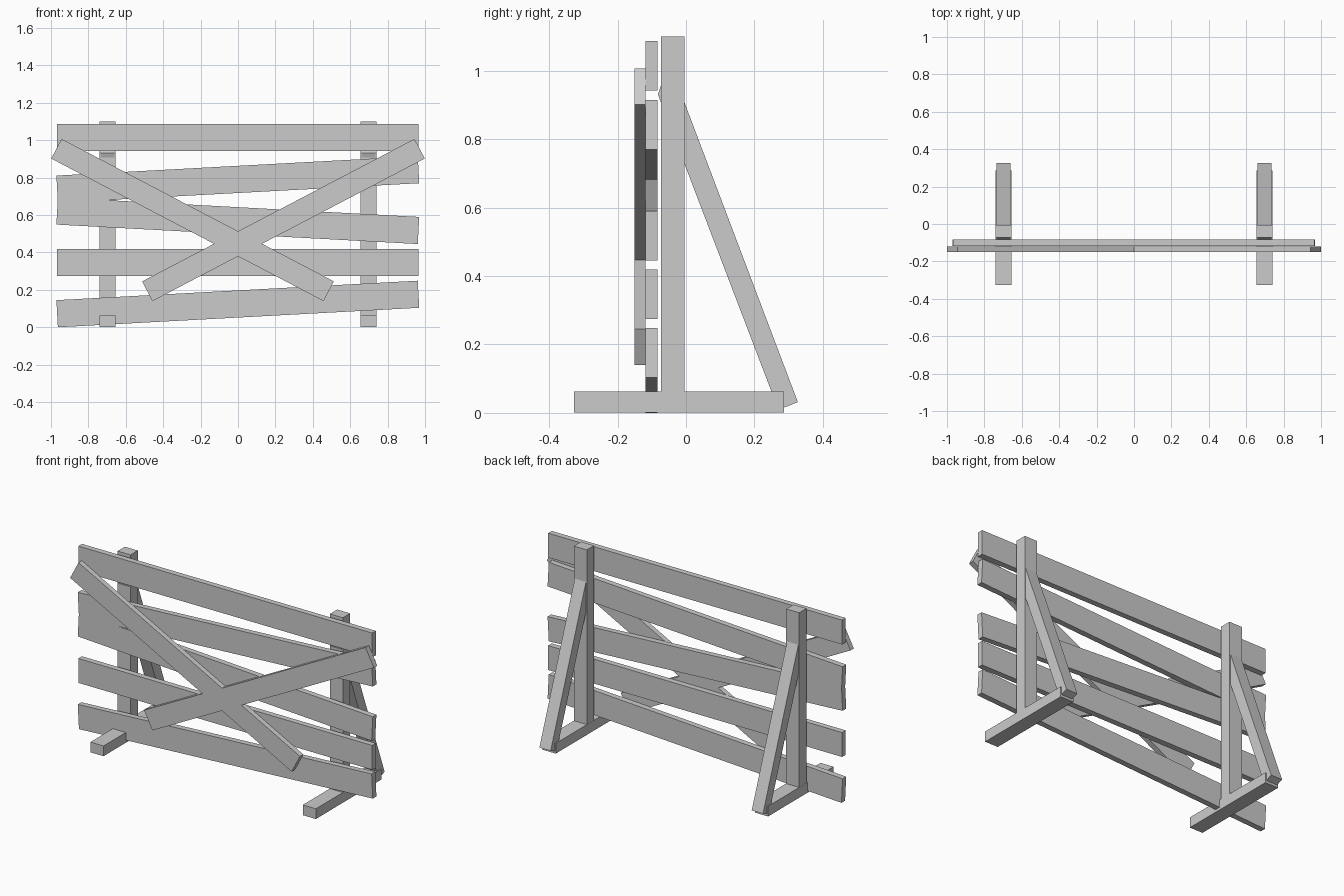
import bpy
from math import atan2, hypot
from mathutils import Matrix, Vector

if "Cube" in bpy.data.objects:
    bpy.data.objects.remove(bpy.data.objects["Cube"])

grey = bpy.data.materials.new("plain_grey")
grey.use_nodes = True
colour = (0.6, 0.6, 0.6, 1)
grey.diffuse_color = colour
grey.node_tree.nodes["Principled BSDF"].inputs["Base Color"].default_value = colour


def prism(name, profile, x, width):
    """Extrude a closed (y, z) profile along x, centred on x."""
    n = len(profile)
    verts = [(x + s * width / 2, y, z) for s in (-1, 1) for y, z in profile]
    faces = [tuple(range(n))[::-1], tuple(range(n, 2 * n))]
    faces += [(i, (i + 1) % n, (i + 1) % n + n, i + n) for i in range(n)]
    mesh = bpy.data.meshes.new(name)
    mesh.from_pydata(verts, [], faces)
    mesh.materials.append(grey)
    obj = bpy.data.objects.new(name, mesh)
    bpy.context.collection.objects.link(obj)
    return obj


def block(name, x, width, y0, y1, z0, z1):
    return prism(name, [(y0, z0), (y1, z0), (y1, z1), (y0, z1)], x, width)


def board(name, start, end, height, y0, y1):
    """Board facing the front, running between two (x, z) end centres."""
    dx, dz = end[0] - start[0], end[1] - start[1]
    obj = block(name, 0, hypot(dx, dz), y0, y1, -height / 2, height / 2)
    centre = Vector(((start[0] + end[0]) / 2, 0, (start[1] + end[1]) / 2))
    obj.data.transform(Matrix.Translation(centre) @ Matrix.Rotation(-atan2(dz, dx), 4, "Y"))
    return obj


# Horizontal planks: height of the left and right end centres
planks = {
    "top_plank": (1.02, 1.02),
    "upper_plank": (0.744, 0.848),
    "middle_plank": (0.627, 0.523),
    "lower_plank": (0.352, 0.352),
    "bottom_plank": (0.078, 0.182),
}
for name, (left, right) in planks.items():
    board(name, (-0.967, left), (0.965, right), 0.145, -0.118, -0.084)

# Crossed boards on the front
for side, name in ((-1, "right_cross_board"), (1, "left_cross_board")):
    board(name, (side * 0.971, 0.96), (-side * 0.485, 0.198), 0.119, -0.15, -0.119)

# Stands: post, foot and slanted brace on each side
brace = [(0.327, 0.037), (-0.025, 0.967), (-0.072, 0.967), (-0.082, 0.936), (0.27, 0.015)]
for side, label in ((-1, "right"), (1, "left")):
    x = side * 0.698
    block(label + "_post", x, 0.085, -0.073, -0.005, 0.02, 1.106)
    block(label + "_foot", x, 0.086, -0.327, 0.287, 0.007, 0.068)
    prism(label + "_brace", brace[::-1], x, 0.074)

# Rest the lowest plank corner on the ground
bpy.context.view_layer.update()
lowest = min(v.co.z for o in bpy.data.objects if o.type == "MESH" and grey.name in o.data.materials
             for v in o.data.vertices)
for obj in bpy.data.objects:
    if obj.type == "MESH" and grey.name in obj.data.materials:
        obj.data.transform(Matrix.Translation((0, 0, -lowest)))
